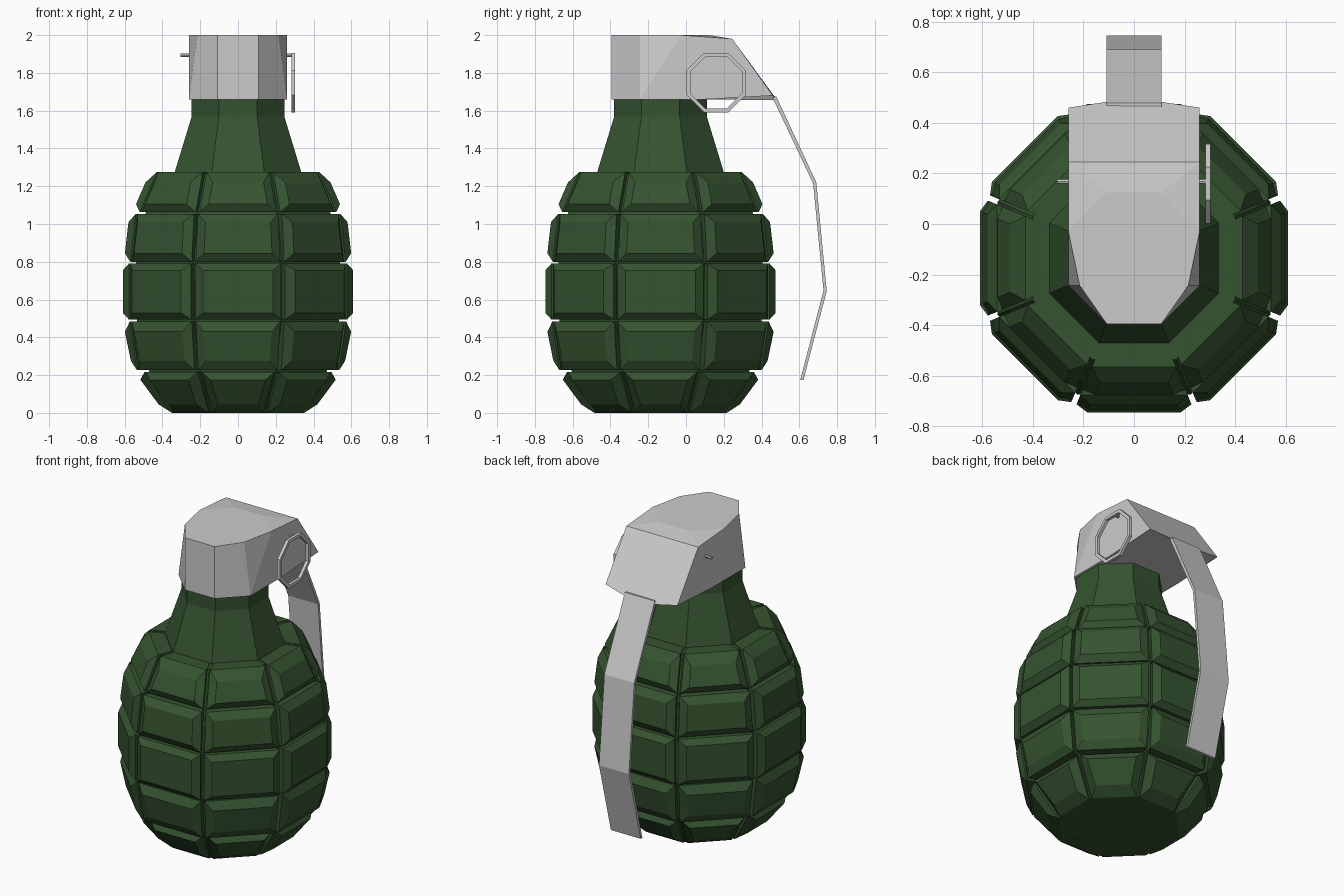
import bpy, bmesh, math

if "Cube" in bpy.data.objects:
    bpy.data.objects.remove(bpy.data.objects["Cube"])

CY = -0.135                        # body axis offset in y
T = math.tan(math.radians(22.5))   # octagon half side per apothem

green = bpy.data.materials.new("dark_green")
green.diffuse_color = (0.036, 0.087, 0.03, 1)
green.use_nodes = True
green.node_tree.nodes["Principled BSDF"].inputs["Base Color"].default_value = green.diffuse_color


def make(name, verts, faces, mat=None):
    me = bpy.data.meshes.new(name)
    me.from_pydata(verts, [], faces)
    bm = bmesh.new()
    bm.from_mesh(me)
    bmesh.ops.recalc_face_normals(bm, faces=bm.faces)
    bm.to_mesh(me)
    bm.free()
    ob = bpy.data.objects.new(name, me)
    bpy.context.collection.objects.link(ob)
    if mat:
        me.materials.append(mat)
    return ob


def octagon_loft(name, profile, mat):
    """Capped octagonal stack from (apothem, z) pairs."""
    verts, faces = [], []
    for a, z in profile:
        r = a / math.cos(math.pi / 8)
        for k in range(8):
            t = math.pi / 8 + k * math.pi / 4
            verts.append((r * math.cos(t), CY + r * math.sin(t), z))
    n = len(profile)
    for i in range(n - 1):
        for k in range(8):
            j = (k + 1) % 8
            faces.append((i*8 + k, i*8 + j, i*8 + 8 + j, i*8 + 8 + k))
    faces += [tuple(range(8)), tuple(range(n*8 - 8, n*8))]
    return make(name, verts, faces, mat)


# Core inside the grooves, and the neck
octagon_loft("body_core", [(0.34, 0.002), (0.47, 0.22), (0.535, 0.49),
                           (0.54, 0.795), (0.49, 1.058), (0.40, 1.27)], green)
octagon_loft("neck", [(0.335, 1.26), (0.335, 1.275), (0.245, 1.57), (0.245, 1.68)], green)

# Segment rows: (apothem, z) of lower wall, lower face, upper face, upper wall
rows = [
    [(0.35, 0.0), (0.42, 0.045), (0.517, 0.175), (0.495, 0.217)],
    [(0.535, 0.226), (0.567, 0.275), (0.599, 0.43), (0.572, 0.485)],
    [(0.578, 0.495), (0.61, 0.53), (0.61, 0.755), (0.578, 0.79)],
    [(0.57, 0.80), (0.599, 0.845), (0.58, 1.01), (0.542, 1.053)],
    [(0.52, 1.063), (0.54, 1.105), (0.49, 1.22), (0.43, 1.275)],
]
verts, faces = [], []
for lo, flo, fhi, hi in rows:
    rings = [((lo[0] - 0.09, lo[1]), (hi[0] - 0.09, hi[1]), 0.012),
             (lo, hi, 0.012), (flo, fhi, 0.068)]
    for k in range(8):
        c, s = math.cos(k * math.pi / 4), math.sin(k * math.pi / 4)
        b = len(verts)
        for p, q, gap in rings:
            for (a, z), side in ((p, -1), (p, 1), (q, 1), (q, -1)):
                t = side * (a * T - gap)
                verts.append((a*c - t*s, CY + a*s + t*c, z))
        for r in (0, 4):
            for i in range(4):
                j = (i + 1) % 4
                faces.append((b+r+i, b+r+j, b+r+4+j, b+r+4+i))
        faces += [(b+3, b+2, b+1, b), (b+8, b+9, b+10, b+11)]
make("body_segments", verts, faces, green)

# Head: right half points, mirrored to index + 10
half = [(0.108, -0.395, 2), (0.215, -0.243, 2), (0.26, -0.027, 2), (0.108, 0.125, 2),
        (0.26, 0.245, 1.98), (0.26, 0.46, 1.68), (0.108, 0.483, 1.655),
        (0.108, -0.395, 1.66), (0.26, -0.243, 1.66), (0.26, 0.1, 1.66)]
sides = [(7, 8, 1, 0), (8, 2, 1), (8, 9, 5, 4, 2), (2, 4, 3)]
strips = [(0, 1, 2, 3), (3, 4), (4, 5, 6), (6, 5, 9), (9, 8, 7), (7, 0)]
faces = sides + [tuple(i + 10 for i in f) for f in sides]
faces += [f + tuple(i + 10 for i in reversed(f)) for f in strips]
make("head", half + [(-x, y, z) for x, y, z in half], faces)

# Lever: bent strip behind the body
outer = [(0.478, 1.675), (0.69, 1.22), (0.745, 0.645), (0.622, 0.175)]
inner = [(0.455, 1.675), (0.673, 1.215), (0.728, 0.648), (0.605, 0.175)]
verts = [(x, y, z) for o, i in zip(outer, inner)
         for x, (y, z) in ((-0.108, o), (0.108, o), (0.108, i), (-0.108, i))]
faces = [(0, 1, 2, 3), (12, 13, 14, 15)]
for r in (0, 4, 8):
    faces += [(r+i, r+(i+1) % 4, r+4+(i+1) % 4, r+4+i) for i in range(4)]
make("lever", verts, faces)

# Pull ring: octagonal band with square section
verts, faces = [], []
for k in range(8):
    t = math.pi / 8 + k * math.pi / 4
    for r, x in ((0.17, 0.282), (0.17, 0.302), (0.148, 0.302), (0.148, 0.282)):
        verts.append((x, 0.16 + r * math.cos(t), 1.748 + r * math.sin(t)))
    for i in range(4):
        j, n = (i + 1) % 4, (k + 1) % 8 * 4
        faces.append((k*4 + i, k*4 + j, n + j, n + i))
make("pull_ring", verts, faces)

# Safety pin through the head
bpy.ops.mesh.primitive_cylinder_add(vertices=8, radius=0.01, depth=0.605,
                                    location=(-0.003, 0.168, 1.893),
                                    rotation=(0, math.pi / 2, 0))
bpy.context.object.name = "safety_pin"
